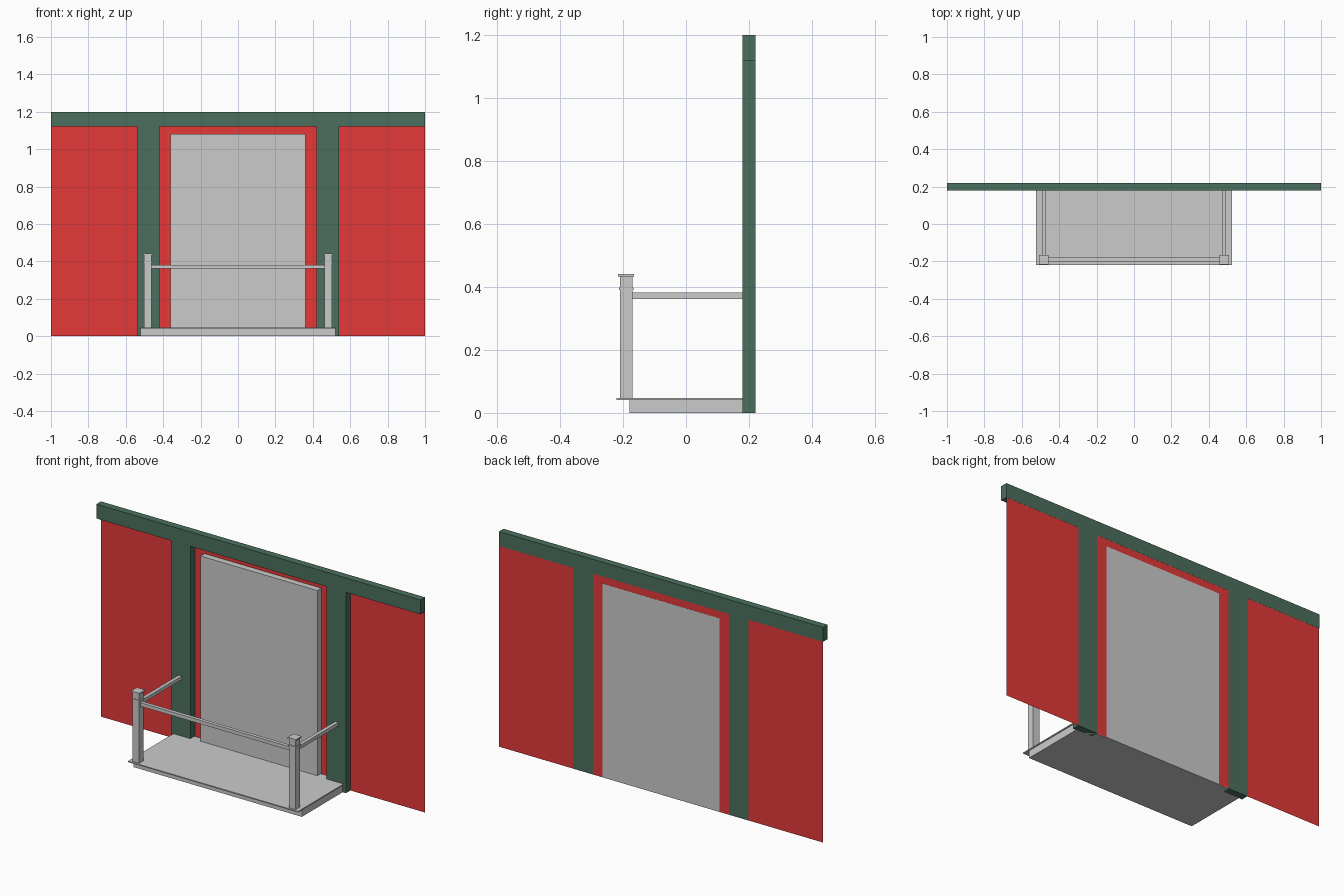
import bpy, bmesh

if "Cube" in bpy.data.objects:
    bpy.data.objects.remove(bpy.data.objects["Cube"])


def material(name, rgb):
    m = bpy.data.materials.new(name)
    m.diffuse_color = (*rgb, 1)
    m.use_nodes = True
    m.node_tree.nodes["Principled BSDF"].inputs["Base Color"].default_value = m.diffuse_color
    return m


red = material("red_paint", (0.78, 0.04, 0.04))
green = material("green_paint", (0.07, 0.16, 0.11))


def finish(name, bm, mat=None):
    mesh = bpy.data.meshes.new(name)
    bm.to_mesh(mesh)
    bm.free()
    if mat:
        mesh.materials.append(mat)
    bpy.context.collection.objects.link(bpy.data.objects.new(name, mesh))


def add_box(bm, x, y, z):
    verts = bmesh.ops.create_cube(bm, size=1)["verts"]
    for v in verts:
        for i, (a, b) in enumerate((x, y, z)):
            v.co[i] = (a + b) / 2 + v.co[i] * (b - a)


def box(name, x, y, z, mat=None):
    bm = bmesh.new()
    add_box(bm, x, y, z)
    finish(name, bm, mat)


BACK = 0.22

# Thin wall sheet
bm = bmesh.new()
y = BACK - 0.0005
bm.faces.new([bm.verts.new(c) for c in ((-1, y, 0), (1, y, 0), (1, y, 1.2), (-1, y, 1.2))])
finish("wall", bm, red)

# Beam and door
box("top_beam", (-1, 1), (0.18, BACK), (1.12, 1.2), green)
box("door", (-0.36, 0.36), (0.185, BACK), (0, 1.08))

# Balcony base and overhanging floor slab
box("balcony_base", (-0.52, 0.52), (-0.18, 0.215), (0, 0.041))
box("balcony_floor", (-0.525, 0.525), (-0.22, 0.215), (0.041, 0.047))

# Wall pilasters, corner posts and side rails on both sides
PX, PY = 0.483, -0.19
for side, s in (("left", -1), ("right", 1)):
    box(f"{side}_pilaster", sorted((s * 0.42, s * 0.54)), (0.18, BACK), (0, 1.12), green)
    bm = bmesh.new()
    for half, z0, z1 in ((0.02, 0.047, 0.434),    # shaft
                         (0.0235, 0.391, 0.399),  # collar
                         (0.0255, 0.434, 0.441)): # cap
        add_box(bm, (s * PX - half, s * PX + half), (PY - half, PY + half), (z0, z1))
    finish(f"{side}_corner_post", bm)
    box(f"{side}_rail", (s * PX - 0.01, s * PX + 0.01), (PY + 0.02, 0.2), (0.362, 0.382))

# Front rail
box("front_rail", (-PX + 0.02, PX - 0.02), (PY - 0.01, PY + 0.01), (0.362, 0.382))
